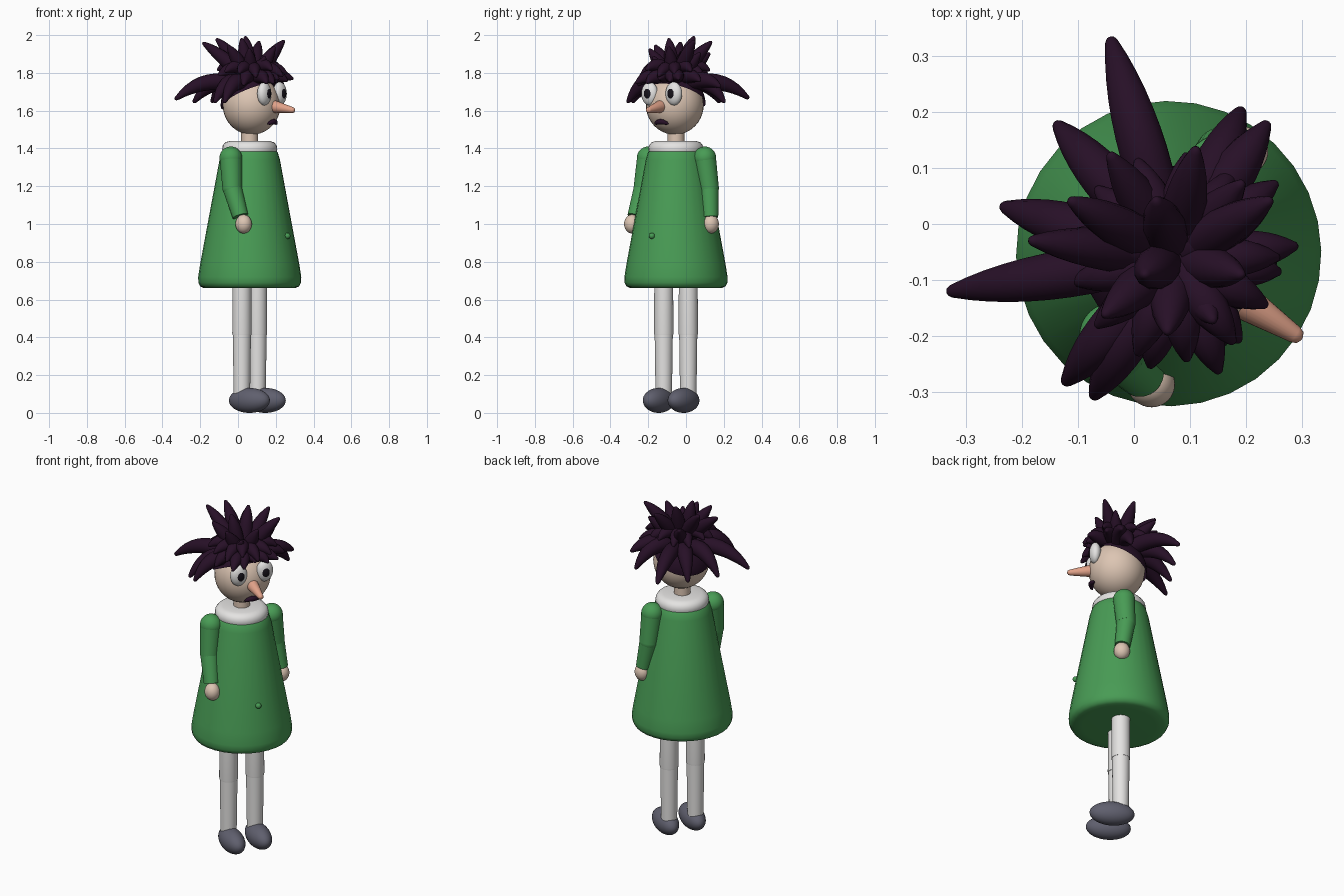
import bpy, bmesh
from math import sin, cos, pi, radians
from mathutils import Vector, Matrix

cube = bpy.data.objects.get("Cube")
if cube:
    bpy.data.objects.remove(cube, do_unlink=True)

# The body is modelled facing -y, then turned towards +x
TURN = Matrix.Translation((0.062, -0.053, 0)) @ Matrix.Rotation(radians(57.4), 4, 'Z')
HEAD = Vector((0, -0.012, 1.63))


def material(name, *rgb):
    m = bpy.data.materials.new(name)
    m.use_nodes = True
    col = (*rgb, 1)
    m.diffuse_color = col
    bsdf = m.node_tree.nodes["Principled BSDF"]
    bsdf.inputs["Base Color"].default_value = col
    bsdf.inputs["Roughness"].default_value = 0.6
    return m


GREEN = material("coat green", .065, .33, .09)
SKIN = material("skin", .72, .56, .45)
NOSE = material("nose pink", .75, .36, .25)
WHITE = material("off white", .78, .77, .76)
HAIR = material("dark purple", .02, .005, .02)
BLACK = material("pupil black", .008, .006, .01)
SHOE = material("shoe grey", .115, .115, .155)


def finish(name, bm, mat, matrix=TURN):
    bmesh.ops.recalc_face_normals(bm, faces=bm.faces)
    bm.transform(matrix)
    mesh = bpy.data.meshes.new(name)
    bm.to_mesh(mesh)
    bm.free()
    mesh.materials.append(mat)
    ob = bpy.data.objects.new(name, mesh)
    bpy.context.collection.objects.link(ob)
    bpy.ops.object.select_all(action='DESELECT')
    ob.select_set(True)
    bpy.context.view_layer.objects.active = ob
    bpy.ops.object.shade_smooth_by_angle(angle=radians(50))
    return ob


def add_tube(bm, path, radii, sides=32):
    """Round tube through the path with its own radius at every point."""
    path = [Vector(p) for p in path]
    last = len(path) - 1
    side = old = None
    rings = []
    for i, p in enumerate(path):
        t = (path[min(i + 1, last)] - path[max(i - 1, 0)]).normalized()
        side = t.orthogonal().normalized() if old is None else old.rotation_difference(t) @ side
        old, other = t, t.cross(side)
        rings.append([bm.verts.new(p + radii[i] * (cos(a) * side + sin(a) * other))
                      for a in (2 * pi * k / sides for k in range(sides))])
    for a, b in zip(rings, rings[1:]):
        for k in range(sides):
            n = (k + 1) % sides
            bm.faces.new((a[k], a[n], b[n], b[k]))
    bm.faces.new(rings[0])
    bm.faces.new(rings[-1])


def tube(name, mat, path, radii, sides=32):
    bm = bmesh.new()
    add_tube(bm, path, radii, sides)
    return finish(name, bm, mat)


def lathe(name, mat, profile, x=0):
    """Upright turned part from (radius, height) pairs."""
    return tube(name, mat, [(x, 0, z) for r, z in profile], [r for r, z in profile])


def ball(name, mat, centre, size):
    bm = bmesh.new()
    bmesh.ops.create_uvsphere(bm, u_segments=32, v_segments=20, radius=1)
    bm.transform(Matrix.Translation(centre) @ Matrix.Diagonal((*size, 1)))
    return finish(name, bm, mat)


# Coat, collar and button
lathe("coat", GREEN, [(.2, .66), (.245, .662), (.262, .67), (.272, .69), (.273, .72),
                      (.262, .79), (.16, 1.34), (.148, 1.38), (.13, 1.4)])
lathe("collar", WHITE, [(.13, 1.375), (.142, 1.38), (.146, 1.395), (.143, 1.415),
                        (.13, 1.432), (.105, 1.44), (.05, 1.44)])
ball("button", GREEN, (0, -.237, .937), (.016, .016, .016))

# Neck and head
lathe("neck", SKIN, [(.045, 1.4), (.045, 1.52)])
ball("head", SKIN, HEAD, (.153, .153, .157))

# Face
for s, label in ((1, "left"), (-1, "right")):
    ball(label + "_eye", WHITE, (s * .076, -.14, 1.69), (.048, .032, .062))
    ball(label + "_pupil", BLACK, (s * .074, -.163, 1.69), (.023, .013, .029))
tube("nose", NOSE, [(0, -.12, 1.628), (0, -.15, 1.622), (0, -.268, 1.603), (0, -.278, 1.601), (0, -.282, 1.6)],
     [.036, .034, .016, .012, .005], 24)
tube("mouth", HAIR, [(x * .042, -.152 + .012 * x * x, 1.541 - .012 * x * x)
                     for x in (-1, -.8, -.4, 0, .4, .8, 1)],
     [.003, .009, .013, .015, .013, .009, .003], 16)

# Legs and shoes
for s, label in ((1, "left"), (-1, "right")):
    lathe(label + "_thigh", WHITE, [(.05, .412), (.051, .42), (.05, .7)], s * .077)
    lathe(label + "_shin", WHITE, [(.043, .06), (.048, .412)], s * .077)
    ball(label + "_shoe", SHOE, (s * .078, -.048, .066), (.062, .123, .066))


# Arms: the right one swings a little forward
def arm(label, shoulder, elbow, wrist, hand):
    ball(label + "_shoulder", GREEN, shoulder, (.06, .06, .06))
    tube(label + "_upper_arm", GREEN, (elbow, shoulder), (.052, .059))
    ball(label + "_elbow", GREEN, elbow, (.052, .052, .052))
    tube(label + "_forearm", GREEN, (wrist, elbow), (.042, .051))
    ball(label + "_hand", SKIN, hand, (.042, .044, .05))


arm("left", (.178, .005, 1.35), (.2, .012, 1.19), (.222, -.01, 1.035), (.228, -.014, 1))
arm("right", (-.178, .005, 1.35), (-.195, -.015, 1.19), (-.208, -.075, 1.04), (-.213, -.098, 1))

# Hair cap, cut by a plane that rises towards the forehead
bm = bmesh.new()
bmesh.ops.create_uvsphere(bm, u_segments=32, v_segments=24, radius=.164)
bmesh.ops.bisect_plane(bm, geom=bm.verts[:] + bm.edges[:] + bm.faces[:], clear_inner=True,
                       plane_co=(0, 0, .055), plane_no=(0, .45, .9))
bm.transform(Matrix.Translation(HEAD))
finish("hair_cap", bm, HAIR)

# Hair locks: curved, fat at the root and blunt at the tip
CROWN = TURN @ HEAD


def lock(bm, root, bend, tip, width):
    steps = 9
    path, radii = [], []
    for i in range(steps + 1):
        t = i / steps
        path.append(root * (1 - t) ** 2 + bend * 2 * t * (1 - t) + tip * t * t)
        radii.append(width * (.8 + .9 * t - 1.45 * t * t))
    end = (path[-1] - path[-2]).normalized()
    path += [tip + end * width * .15, tip + end * width * .23]
    radii += [radii[-1] * .7, radii[-1] * .2]
    add_tube(bm, path, radii, 12)


def locks(name, tips, reach, root_z, lift, width):
    bm = bmesh.new()
    for x, y, z in tips:
        tip = Vector((x, y, z))
        out = Vector((x - CROWN.x, y - CROWN.y, 0))
        root = Vector((CROWN.x, CROWN.y, root_z)) + out.normalized() * reach
        bend = root.lerp(tip, .55)
        bend.z = max(root_z, z) + lift
        lock(bm, root, bend, tip, width)
    finish(name, bm, HAIR, Matrix())


locks("drooping_locks", [(-.04, .325, 1.67), (-.135, .175, 1.65), (-.23, .03, 1.65),
                         (-.325, -.12, 1.665), (-.12, -.28, 1.65), (-.07, -.305, 1.65),
                         (.19, .2, 1.65), (.235, .175, 1.73)], .08, 1.74, .05, .047)
locks("fringe_locks", [(.25, .07, 1.76), (.285, -.04, 1.77), (.255, -.085, 1.76),
                       (.21, -.14, 1.77), (.185, -.205, 1.75), (.15, -.26, 1.75),
                       (.03, -.25, 1.74)], .07, 1.77, .03, .04)
locks("middle_locks", [(CROWN.x + .18 * cos(a), CROWN.y + .18 * sin(a), 1.8 + .02 * sin(5 * a))
                       for a in (2 * pi * k / 13 for k in range(13))], .03, 1.8, .05, .04)
locks("top_locks", [(-.18, -.03, 1.955), (-.11, .04, 1.975), (.04, .04, 1.985), (.24, .04, 1.965),
                    (.11, .13, 1.96), (.19, -.09, 1.93), (.06, -.19, 1.92), (-.05, -.16, 1.94),
                    (-.04, .12, 1.9), (.14, -.17, 1.88), (.19, .07, 1.9), (.02, -.09, 1.975)],
      .02, 1.76, -.07, .042)
